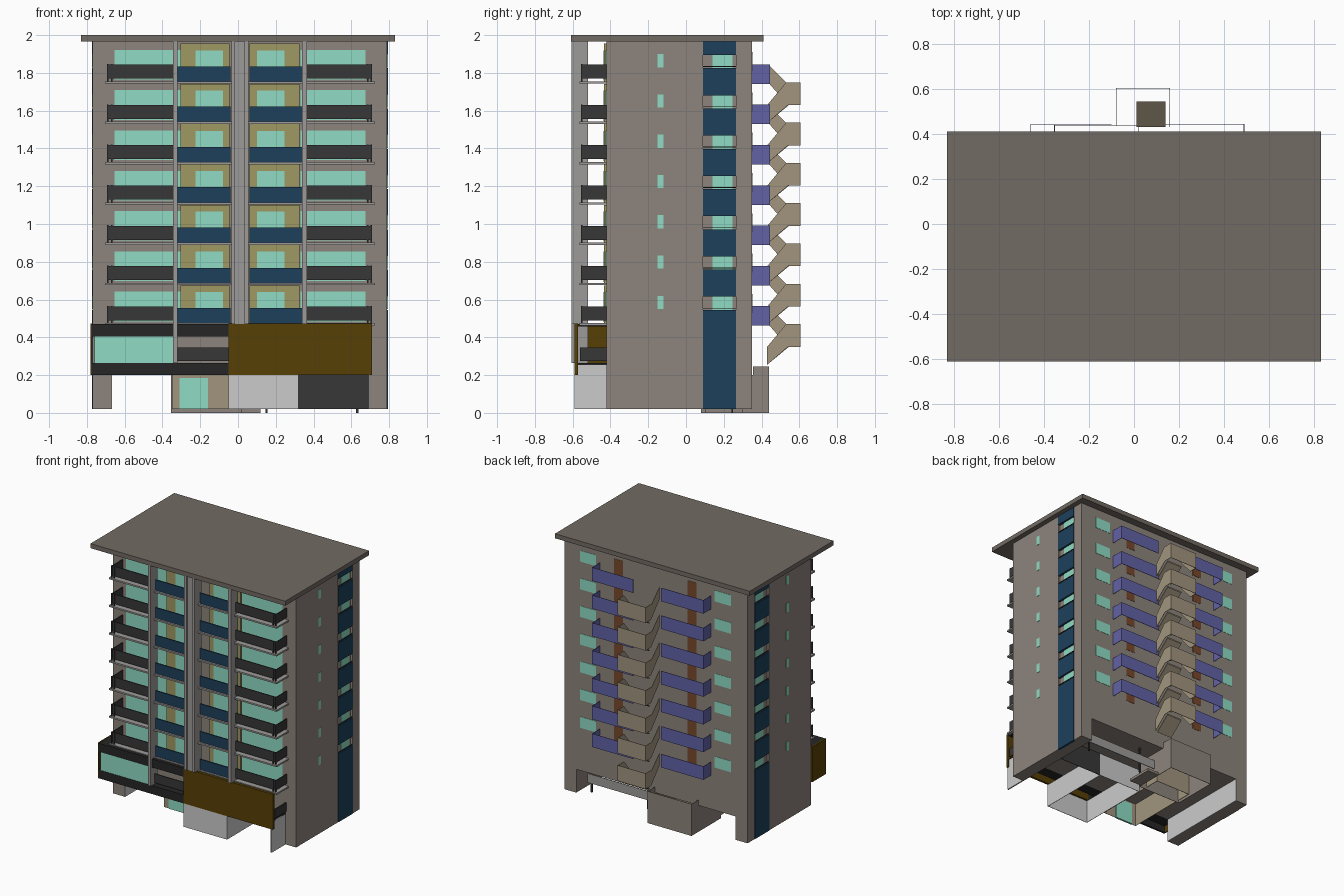
import bpy, bmesh

if "Cube" in bpy.data.objects:
    bpy.data.objects.remove(bpy.data.objects["Cube"])

COL = {
    "wall": (140, 131, 123), "roof": (114, 106, 99), "teal": (142, 218, 194),
    "blue": (35, 66, 92), "yellow": (158, 152, 98), "dark": (58, 58, 58),
    "brown": (88, 66, 14), "black": (42, 42, 42), "pale": (190, 190, 190),
    "post": (156, 154, 152), "violet": (98, 98, 165), "stair": (160, 147, 125),
    "door": (118, 74, 48),
}
MATS = {}
for key, rgb in COL.items():
    m = bpy.data.materials.new(key)
    m.diffuse_color = [(c / 255) ** 2.2 for c in rgb] + [1]
    m.use_nodes = True
    m.node_tree.nodes["Principled BSDF"].inputs["Base Color"].default_value = m.diffuse_color
    MATS[key] = m


def finish(name, bm, mat):
    bmesh.ops.recalc_face_normals(bm, faces=bm.faces)
    me = bpy.data.meshes.new(name)
    bm.to_mesh(me)
    bm.free()
    me.materials.append(MATS[mat])
    ob = bpy.data.objects.new(name, me)
    bpy.context.collection.objects.link(ob)
    return ob


def boxes(name, mat, items):
    """One object made of boxes given as (x0, x1, y0, y1, z0, z1)."""
    bm = bmesh.new()
    for x0, x1, y0, y1, z0, z1 in items:
        vs = bmesh.ops.create_cube(bm, size=1)["verts"]
        for v in vs:
            v.co.x = x1 if v.co.x > 0 else x0
            v.co.y = y1 if v.co.y > 0 else y0
            v.co.z = z1 if v.co.z > 0 else z0
    return finish(name, bm, mat)


def room(x0, x1, y0, y1, z0, z1, t=0.003):
    """Four thin walls, open above and below."""
    return [(x0, x1, y0, y0 + t, z0, z1), (x0, x1, y1 - t, y1, z0, z1),
            (x0, x0 + t, y0 + t, y1 - t, z0, z1), (x1 - t, x1, y0 + t, y1 - t, z0, z1)]


def prisms(name, mat, items):
    """Extruded polygons: (point list, extrusion vector)."""
    bm = bmesh.new()
    for pts, vec in items:
        f = bm.faces.new([bm.verts.new(p) for p in pts])
        r = bmesh.ops.extrude_face_region(bm, geom=[f], use_keep_orig=True)
        vs = [g for g in r["geom"] if isinstance(g, bmesh.types.BMVert)]
        bmesh.ops.translate(bm, verts=vs, vec=vec)
    return finish(name, bm, mat)


FLOORS = [0.47 + 0.2133 * i for i in range(7)]
XL, XR, YF, YB = -0.77, 0.79, -0.42, 0.35

# Main tower: plan with a shallow window notch on each side, raised on two end walls
N0, N1, D = 0.09, 0.265, 0.015
plan = [(XL, YF), (XR, YF), (XR, N0), (XR - D, N0), (XR - D, N1), (XR, N1), (XR, YB),
        (XL, YB), (XL, N1), (XL + D, N1), (XL + D, N0), (XL, N0)]
prisms("tower_body", "wall", [([(x, y, 0.2) for x, y in plan], (0, 0, 1.765))])
boxes("ground_end_wall", "wall", [(XL, -0.67, YF, YB, 0.02, 0.2), (0.69, XR, YF, YB, 0.02, 0.2)])
boxes("roof_slab", "roof", [(-0.83, 0.83, -0.61, 0.41, 1.965, 2.0)])

# Side strips: blue panels between recessed windows, plus small windows
strip, glass, slots, guard = [], [], [], []
edges = [0.02]
for f in FLOORS:
    edges += [f + 0.075, f + 0.145]
edges.append(1.965)
for xo, s in ((XR, 1), (XL, -1)):
    def span(a, b):
        return tuple(sorted((xo + s * a, xo + s * b)))
    for z0, z1 in zip(edges[0::2], edges[1::2]):
        strip.append((*span(-D, 0.003), N0, N1, z0, z1))
    for f in FLOORS:
        glass.append((*span(-D, -D + 0.004), 0.14, 0.245, f + 0.075, f + 0.145))
        guard.append((*span(-0.004, 0.002), N0, N1, f + 0.082, f + 0.086))
        slots.append((*span(-0.01, 0.003), -0.15, -0.12, f + 0.08, f + 0.15))
boxes("side_blue_panels", "blue", strip)
boxes("side_recessed_windows", "teal", glass)
boxes("side_window_guards", "dark", guard)
boxes("side_slot_windows", "teal", slots)

# Front facade, repeated on each floor
wide, frames, inner, slabs, rails, bars, panels = [], [], [], [], [], [], []
for f in FLOORS:
    for x0, x1 in ((-0.655, -0.3), (0.33, 0.675)):
        wide.append((x0, x1, -0.425, -0.41, f + 0.015, f + 0.172))
    for x0, x1 in ((-0.305, -0.045), (0.06, 0.325)):
        frames.append((x0, x1, -0.435, -0.41, f + 0.005, f + 0.205))
    for x0, x1 in ((-0.225, -0.08), (0.1, 0.245)):
        inner.append((x0, x1, -0.438, -0.41, f + 0.01, f + 0.17))
    slabs.append((-0.705, 0.725, -0.565, YF, f - 0.007, f + 0.005))
    for xe, xi, s in ((-0.693, -0.345, 1), (0.71, 0.365, -1)):
        a, b = sorted((xe, xi))
        rails.append((a, b, -0.55, -0.542, f + 0.02, f + 0.094))
        a, b = sorted((xe, xe + s * 0.006))
        rails.append((a, b, -0.542, YF, f + 0.02, f + 0.094))
        for k in (0, 0.02):
            a, b = sorted((xe + s * k, xe + s * (k + 0.008)))
            bars.append((a, b, -0.555, -0.547, f, f + 0.097))
    for x0, x1 in ((-0.32, -0.04), (0.06, 0.34)):
        panels.append((x0, x1, -0.55, -0.54, f + 0.005, f + 0.085))
boxes("front_wide_windows", "teal", wide)
boxes("front_yellow_surrounds", "yellow", frames)
boxes("front_inner_windows", "teal", inner)
boxes("front_balcony_slabs", "post", slabs)
boxes("front_balcony_railings", "dark", rails)
boxes("front_railing_posts", "dark", bars)
boxes("front_blue_balustrades", "blue", panels)
boxes("front_pillars", "post", [
    (-0.345, -0.32, -0.605, -0.52, 0.265, 1.985), (0.34, 0.365, -0.605, -0.52, 0.47, 1.965),
    (-0.035, -0.015, -0.605, -0.52, 0.47, 1.965), (0.035, 0.055, -0.605, -0.52, 0.47, 1.965),
    (-0.015, 0.035, -0.595, -0.53, 0.47, 1.965)])

# First floor terrace
boxes("terrace_slabs", "black", [(-0.775, 0.7, -0.575, YF, 0.253, 0.265),
                                 (-0.775, 0.7, -0.575, YF, 0.458, 0.47)])
boxes("terrace_dark_bands", "black", [(-0.775, -0.05, -0.59, -0.575, 0.2, 0.265),
                                      (-0.775, -0.05, -0.59, -0.575, 0.405, 0.47)])
boxes("terrace_glass", "teal", [(-0.76, -0.345, -0.588, -0.578, 0.265, 0.405)])
boxes("terrace_brown_panels", "brown", [(-0.05, 0.71, -0.59, -0.572, 0.2, 0.472),
                                        (-0.782, -0.772, -0.59, YF, 0.2, 0.472)])
boxes("terrace_railings", "dark", [(-0.32, -0.05, -0.56, -0.552, 0.275, 0.345),
                                   (0.7, 0.708, -0.56, YF, 0.275, 0.345)])

# Ground floor: open-bottomed wall enclosures
boxes("ground_pale_block", "pale", room(-0.05, 0.32, -0.59, 0.0, 0.02, 0.2))
boxes("ground_pale_side_wall", "pale", [(0.69, 0.7, -0.59, YF, 0.02, 0.26)])
boxes("ground_inner_linings", "pale", [(-0.672, -0.668, YF, YB, 0.02, 0.2)])
boxes("entrance_block", "stair", room(-0.35, -0.05, -0.4, 0.2, 0.02, 0.2))
boxes("entrance_glass_door", "teal", [(-0.31, -0.16, -0.405, -0.39, 0.02, 0.185)])
boxes("garage_back_wall", "dark", [(0.32, 0.69, -0.003, 0.0, 0.02, 0.2)])
boxes("rear_porch", "wall", room(-0.355, 0.02, 0.08, 0.44, 0.0, 0.2)
      + room(-0.355, 0.02, 0.352, 0.44, 0.0, 0.245)[1:])
boxes("rear_ramp_base", "wall", [(0.02, 0.12, 0.1, 0.3, 0.0, 0.02)])
boxes("rear_ramp_railing", "post", [(0.02, 0.66, 0.25, 0.255, 0.07, 0.14)])
boxes("rear_ramp_posts", "dark", [(x, x + 0.012, 0.24, 0.25, 0.0, 0.2) for x in (0.145, 0.625)])

# Rear facade: windows, doors and gallery parapets
win, door, gal = [], [], []
for f in FLOORS:
    for x0, x1 in ((0.52, 0.655), (-0.63, -0.49)):
        win.append((x0, x1, 0.34, 0.352, f + 0.06, f + 0.145))
    for x0, x1 in ((0.29, 0.365), (-0.335, -0.26)):
        door.append((x0, x1, 0.34, 0.352, f, f + 0.16))
    z = (f - 0.008, f + 0.095)
    gal += [(0.14, 0.49, 0.442, 0.445, *z), (-0.46, -0.1, 0.442, 0.445, *z),
            (0.487, 0.49, YB, 0.442, *z), (-0.46, -0.457, YB, 0.442, *z)]
boxes("rear_windows", "teal", win)
boxes("rear_doors", "door", door)
boxes("rear_gallery_parapets", "violet", gal)

# Rear staircase: upper flight, landing and lower flight parapets per floor
stairs = []
UP = [(0.435, 0.095), (0.53, 0.0), (0.605, 0.0), (0.605, -0.12), (0.54, -0.12), (0.435, 0.0)]
DOWN = [(0.43, -0.12), (0.53, 0.0), (0.605, 0.0), (0.605, -0.12), (0.54, -0.12), (0.43, -0.215)]
T = 0.003
for f in FLOORS:
    def side(pts, x, w):
        stairs.append(([(x, y, f + z) for y, z in pts], (w, 0, 0)))
    side(UP, -0.08, T)
    side(DOWN, 0.16 - T, T)
    side([(0.602, 0), (0.605, 0), (0.605, -0.12), (0.602, -0.12)], -0.08, 0.24)
    side([(0.43, -0.205), (0.545, -0.11), (0.545, -0.12), (0.43, -0.215)], 0.01, 0.13)
prisms("rear_staircase", "stair", stairs)
